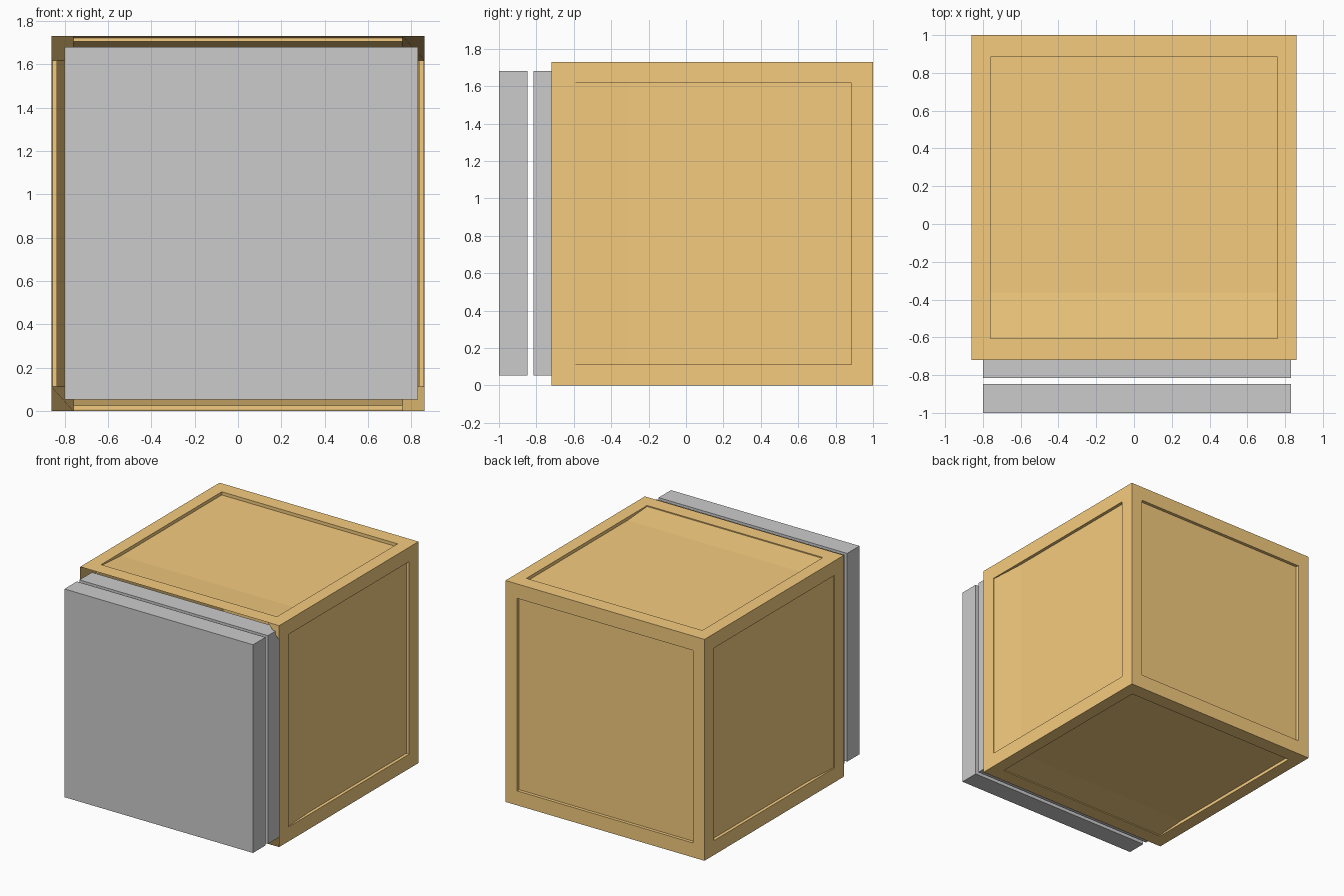
import bpy, bmesh
from mathutils import Vector

if "Cube" in bpy.data.objects:
    bpy.data.objects.remove(bpy.data.objects["Cube"])

LO = Vector((-0.86, -0.72, 0.0))
HI = Vector((0.86, 1.0, 1.73))
BORDER = Vector((0.10, 0.115, 0.113))   # frame width along each axis
RECESS = 0.025


def box_bmesh(lo, hi):
    bm = bmesh.new()
    bmesh.ops.create_cube(bm, size=1)
    for v in bm.verts:
        v.co = [(lo[i] + hi[i]) / 2 + v.co[i] * (hi[i] - lo[i]) for i in range(3)]
    return bm


def finish(name, bm):
    mesh = bpy.data.meshes.new(name)
    bm.to_mesh(mesh)
    bm.free()
    obj = bpy.data.objects.new(name, mesh)
    bpy.context.collection.objects.link(obj)
    return obj


# crate: each side divided into a 3x3 grid of frame and panel
bm = box_bmesh(LO, HI)
for axis in range(3):
    for pos in (LO[axis] + BORDER[axis], HI[axis] - BORDER[axis]):
        normal = Vector((0, 0, 0))
        normal[axis] = 1
        bmesh.ops.bisect_plane(bm, geom=bm.verts[:] + bm.edges[:] + bm.faces[:],
                               plane_co=normal * pos, plane_no=normal)
bm.normal_update()
panels = [f for f in bm.faces
          if f.calc_area() > 1.0]

# front panel is pulled deep inside to form the hollow
front = [f for f in panels if f.normal.y < -0.9]
others = [f for f in panels if f not in front]
for v in front[0].verts:
    v.co.y = 0.9

# the other five panels are slightly recessed
for face in bmesh.ops.extrude_discrete_faces(bm, faces=others)["faces"]:
    face.normal_update()
    bmesh.ops.translate(bm, vec=-face.normal * RECESS, verts=face.verts[:])
crate = finish("crate", bm)

wood = bpy.data.materials.new("orange_wood")
wood.diffuse_color = (0.91, 0.60, 0.21, 1)
wood.use_nodes = True
wood.node_tree.nodes["Principled BSDF"].inputs["Base Color"].default_value = wood.diffuse_color
crate.data.materials.append(wood)

# two grey slabs: one closing the hollow, one standing in front of it
for name, y0, y1 in (("front_slab", -1.0, -0.847), ("inner_slab", -0.815, -0.66)):
    finish(name, box_bmesh((-0.80, y0, 0.053), (0.83, y1, 1.68)))
